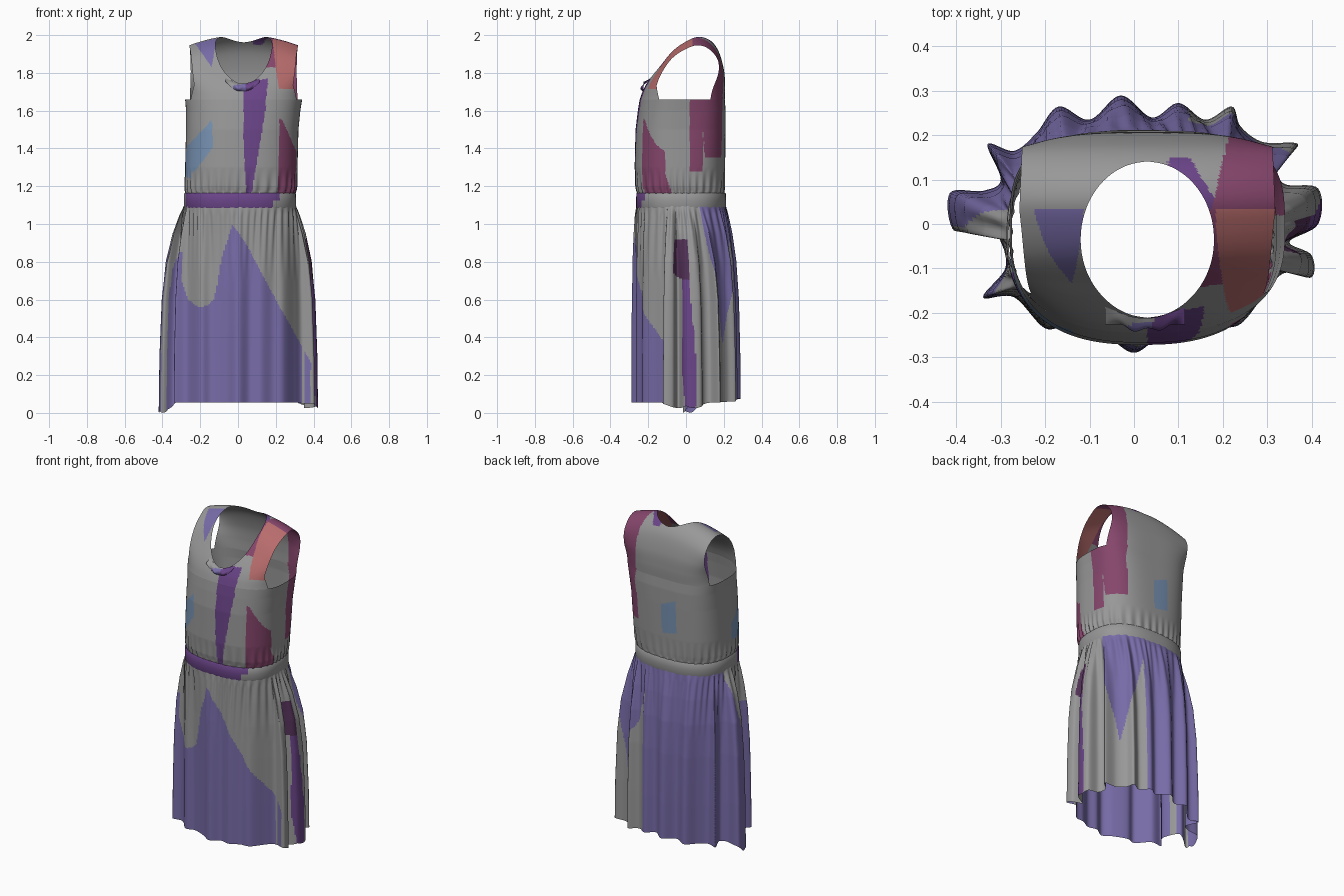
import bpy, bmesh, math
from mathutils import Vector

if "Cube" in bpy.data.objects:
    bpy.data.objects.remove(bpy.data.objects["Cube"])

# ---- palette -------------------------------------------------------------
def srgb(c):
    return tuple((v / 255 / 12.92) if v < 11 else ((v / 255 + .055) / 1.055) ** 2.4 for v in c) + (1,)

PALETTE = {"grey": (152, 152, 152), "lilac": (120, 108, 168), "purple": (106, 68, 136),
           "maroon": (134, 70, 108), "salmon": (184, 108, 108), "blue": (120, 147, 180),
           "plum": (84, 50, 88)}
NAMES = list(PALETTE)
MATS = []
for n, c in PALETTE.items():
    m = bpy.data.materials.new(n)
    m.diffuse_color = srgb(c)
    m.use_nodes = True
    m.node_tree.nodes["Principled BSDF"].inputs["Base Color"].default_value = m.diffuse_color
    MATS.append(m)

# ---- helpers -------------------------------------------------------------
def inside(p, poly):
    hit = False
    for (x1, y1), (x2, y2) in zip(poly, poly[1:] + poly[:1]):
        if (y1 > p[1]) != (y2 > p[1]) and p[0] < (x2 - x1) * (p[1] - y1) / (y2 - y1) + x1:
            hit = not hit
    return hit

# each view: which faces it sees, and how they project to 2D
VIEWS = {
    "front": lambda c: (c.x, c.z) if c.y < 0.035 and (c.y < -.11 or c.z > 1.7) else None,
    "back": lambda c: (c.x, c.z) if c.y > 0.1 else None,
    "right": lambda c: (c.y, c.z) if c.x > 0.19 else None,
    "left": lambda c: (c.y, c.z) if c.x < -0.19 else None,
    "top": lambda c: (c.x, c.y) if c.z > 1.66 else None,
    "azimuth": lambda c: (math.degrees(math.atan2(c.y, c.x)) % 360, c.z),
}

def colour_of(c, regions):
    for name, view, poly in regions:
        p = VIEWS[view](c)
        if p and inside(p, poly):
            return NAMES.index(name)
    return 0

def spline(pts, steps, closed):
    """Catmull-Rom curve through the points."""
    n, out = len(pts), []
    P = [Vector(p) for p in pts]
    get = (lambda i: P[i % n]) if closed else (lambda i: P[max(0, min(n - 1, i))])
    for i in range(n if closed else n - 1):
        a, b, c, d = get(i - 1), get(i), get(i + 1), get(i + 2)
        for s in range(steps):
            t = s / steps
            out.append(.5 * (2 * b + (c - a) * t + (2 * a - 5 * b + 4 * c - d) * t * t
                             + (3 * b - a - 3 * c + d) * t ** 3))
    return out if closed else out + [P[-1]]

def lerp_table(table, z):
    for r0, r1 in zip(table, table[1:]):
        if z <= r1[0]:
            t = max(0, (z - r0[0]) / (r1[0] - r0[0]))
            return [a + (b - a) * t for a, b in zip(r0, r1)][1:]
    return list(table[-1][1:])

def oval(a, x0, x1, y0, y1, back=2.5):
    """Boxy oval inside the given bounds; the back half may be boxier."""
    c, s = math.cos(a), math.sin(a)
    n = back if s > 0 else 2.5
    r = (abs(c) ** n + abs(s) ** n) ** (-1 / n)
    return (x0 + x1) / 2 + r * c * (x1 - x0) / 2, (y0 + y1) / 2 + r * s * (y1 - y0) / 2

def cloth(name, grids, closed, regions):
    """Sheet object from one or more grids (rows of points)."""
    bm = bmesh.new()
    for rows in grids:
        V = [[bm.verts.new(p) for p in r] for r in rows]
        m = len(V[0])
        for r0, r1 in zip(V, V[1:]):
            for j in range(m if closed else m - 1):
                k = (j + 1) % m
                bm.faces.new((r0[j], r0[k], r1[k], r1[j]))
    bmesh.ops.remove_doubles(bm, verts=bm.verts, dist=1e-5)
    bmesh.ops.recalc_face_normals(bm, faces=bm.faces)
    for f in bm.faces:
        f.smooth = True
        f.material_index = colour_of(f.calc_center_median(), regions)
    me = bpy.data.meshes.new(name)
    bm.to_mesh(me)
    bm.free()
    for m in MATS:
        me.materials.append(m)
    ob = bpy.data.objects.new(name, me)
    bpy.context.collection.objects.link(ob)
    return ob

# ---- skirt: waist oval blended into a folded hem -------------------------
HEM = [(.415, 0), (.415, .08), (.34, .09), (.32, .13), (.37, .18), (.29, .185), (.24, .22), (.22, .265),
       (.16, .235), (.10, .273), (.04, .24), (-.03, .29), (-.10, .235), (-.17, .265), (-.22, .205),
       (-.27, .165), (-.33, .18), (-.30, .10), (-.34, .075), (-.415, .07), (-.405, -.015), (-.34, .015),
       (-.30, -.04), (-.29, -.10), (-.34, -.165), (-.27, -.165), (-.20, -.235), (-.14, -.225),
       (-.06, -.255), (0, -.29), (.06, -.255), (.12, -.265), (.18, -.235), (.24, -.225), (.30, -.15),
       (.34, -.11), (.40, -.12), (.40, -.07), (.35, -.04)]
WAIST = (-.285, .305, -.262, .21)
SPREAD = [(0, 1), (.3, .97), (.6, .88), (.8, .71), (.95, .42), (1.1, 0)]
hem = spline(HEM, 9, True)
rows = []
for i in range(131):
    t, row = i / 130, []
    for p in hem:
        a = math.atan2(p.y, p.x)
        d = abs(math.degrees(a))
        tip = min(1, max(0, (p.length - .33) / .05))
        low = .055 - .055 * tip * math.exp(-((d - 177) / 6) ** 2) - .03 * math.exp(-((d - 6) / 9) ** 2)
        low += .02 * max(0, math.sin(a)) ** 4
        z = 1.10 + (low - 1.10) * t
        f = lerp_table(SPREAD, z)[0]
        wx, wy = oval(a, *WAIST)
        g = 1 + .022 * math.sin(a * 46 + 2 * math.sin(a * 5)) * min(1, t * 20) * max(0, 1 - t * 2.6)
        row.append(((wx + (p.x - wx) * f) * g, (wy + (p.y - wy) * f) * g, z))
    rows.append(row)
cloth("skirt", [rows], True, [
    ("plum", "right", [(-.06, .92), (.005, .92), (.02, .7), (-.03, .71), (-.07, .74)]),
    ("purple", "right", [(-.02, .72), (.015, .7), (.035, .5), (.06, .2), (.05, 0), (0, 0), (-.02, .2)]),
    ("lilac", "front", [(-.37, .88), (-.33, .88), (-.31, .74), (-.27, .61), (-.23, .57), (-.2, .56), (-.16, .57),
                        (-.13, .6), (-.11, .68), (-.09, .8), (-.03, 1.0), (.04, .9), (.2, .6), (.385, .27),
                        (.385, 0), (-.37, 0)]),
    ("lilac", "azimuth", [(13, 1.11), (22, .8), (36, .36), (46, .6), (62, .95), (64, .6), (66, -.1),
                          (181, -.1), (181, .75), (172, 1.11)]),
    ("lilac", "azimuth", [(188, -.1), (188, .75), (198, .85), (208, .85), (208, -.1)])])

# ---- waistband -----------------------------------------------------------
N = 320
ring = [math.tau * j / N for j in range(N)]
band = [(1.085, 0), (1.09, .002), (1.125, .002), (1.16, .001), (1.165, -.003)]
cloth("waistband", [[[(*oval(a, WAIST[0] - o, WAIST[1] + o, WAIST[2] - o, WAIST[3] + o), z) for a in ring]
                     for z, o in band]], True,
      [("purple", "front", [(-.3, 1.0), (.16, 1.0), (.18, 1.1), (.22, 1.14), (.23, 1.2), (-.3, 1.2)])])

# ---- bodice: lower tube plus panels running over the shoulders -----------
BODICE_COLOURS = [
    # left shoulder and right shoulder patches
    ("lilac", "front", [(-.23, 1.96), (-.2, 2.0), (-.11, 2.0), (-.14, 1.83)]),
    ("maroon", "front", [(.13, 1.83), (.2, 1.83), (.18, 2.01), (.14, 2.01)]),
    ("salmon", "front", [(.175, 2.02), (.215, 1.715), (.35, 1.715), (.35, 2.02)]),
    ("maroon", "top", [(.175, .034), (.36, .034), (.36, .25), (.225, .25)]),
    ("purple", "top", [(.07, .12), (.08, .15), (.125, .148), (.195, .034), (.16, .03)]),
    ("maroon", "right", [(.02, 1.28), (.09, 1.28), (.09, 1.5), (.1, 1.35), (.187, 1.35), (.195, 1.7), (.02, 1.7)]),
    # front patches
    ("purple", "front", [(.045, 1.15), (.07, 1.15), (.145, 1.6), (.158, 1.77), (.03, 1.75), (.03, 1.4)]),
    ("maroon", "front", [(.21, 1.15), (.22, 1.56), (.235, 1.55), (.32, 1.36), (.32, 1.15)]),
    ("maroon", "right", [(-.112, 1.15), (-.07, 1.15), (-.112, 1.27)]),
    ("blue", "front", [(-.29, 1.24), (-.22, 1.29), (-.13, 1.41), (-.14, 1.55), (-.25, 1.43), (-.29, 1.40)]),
    ("blue", "left", [(-.17, 1.24), (-.05, 1.26), (-.05, 1.36), (-.17, 1.44)]),
    ("blue", "back", [(-.08, 1.34), (.02, 1.32), (.03, 1.50), (-.07, 1.54)])]
TORSO = [(1.155, -.275, .30, -.255, .20, 2.5), (1.2, -.28, .31, -.265, .203, 2.6), (1.3, -.28, .315, -.272, .207, 2.8),
         (1.5, -.275, .32, -.267, .21, 3.1), (1.6, -.275, .33, -.255, .21, 3.3), (1.66, -.28, .34, -.245, .205, 3.4)]
lower = []
for i in range(91):
    z = 1.155 + .505 * i / 90
    fade = max(0, 1 - (z - 1.155) / .14) * min(1, (z - 1.15) * 40)
    row = []
    for a in ring:
        x, y = oval(a, *lerp_table(TORSO, z))
        g = 1 + .022 * fade * math.sin(a * 38 + 2 * math.sin(a * 3))
        row.append((x * g, y * g, z))
    lower.append(row)

CX, CY, RX = .03, -.02, .31
OVER = [(-.245, 1.658), (-.226, 1.71), (-.195, 1.765), (-.14, 1.84), (-.07, 1.93), (0, 1.98), (.06, 2.0),
        (.12, 1.98), (.17, 1.92), (.2, 1.82), (.207, 1.73), (.205, 1.658)]
path = spline(OVER, 18, False)
def half_panel(side):
    rows = []
    for i, p in enumerate(path):
        v = i / (len(path) - 1)
        h = min(1, max(0, (p.y - 1.66) / .3))
        hs = h * h * (3 - 2 * h)
        n = 2.5 if p.x < CY else 3.4
        inner = .15 * math.sqrt(max(0, 1 - ((p.x + .035) / .175) ** 2))     # neck hole
        outer = lerp_table([(0, .282), (.15, .262), (.5, .288), (.8, .28), (1, .285)], v)[0]
        row = []
        for j in range(41):
            w = inner + (outer - inner) * j / 40
            k = max(0, 1 - (w / RX) ** n) ** (1 / n)
            k += (1 - k) * hs
            row.append((CX + side * w, CY + (p.x - CY) * k, p.y - .055 * hs * (w / .29) ** 2))
        rows.append(row)
    return rows

cloth("bodice_body", [lower], True, BODICE_COLOURS)
cloth("bodice_shoulders", [half_panel(-1), half_panel(1)], False, BODICE_COLOURS)

# ---- crumpled drape under the front neckline -----------------------------
drape = []
for i in range(8):
    t, row = i / 7, []
    for j in range(61):
        u = j / 30 - 1
        bulge = math.sin(math.pi * t) * (1 - u * u)
        r = .005 * math.sin(u * 9 + 1) * math.sin(math.pi * t)
        row.append((.025 + u * .09, -.212 - .02 * bulge + .03 * u * u * (1 - t) - .014 * t + r,
                    1.745 + .03 * u * u - .045 * t * (1 - .5 * u * u) + r))
    drape.append(row)
cloth("neck_drape", [drape], False, [("lilac", "front", [(-.06, 1.66), (.05, 1.6), (.04, 1.74), (-.02, 1.735)]),
                                     ("purple", "front", [(.05, 1.6), (.13, 1.6), (.13, 1.8), (.04, 1.74)])])
